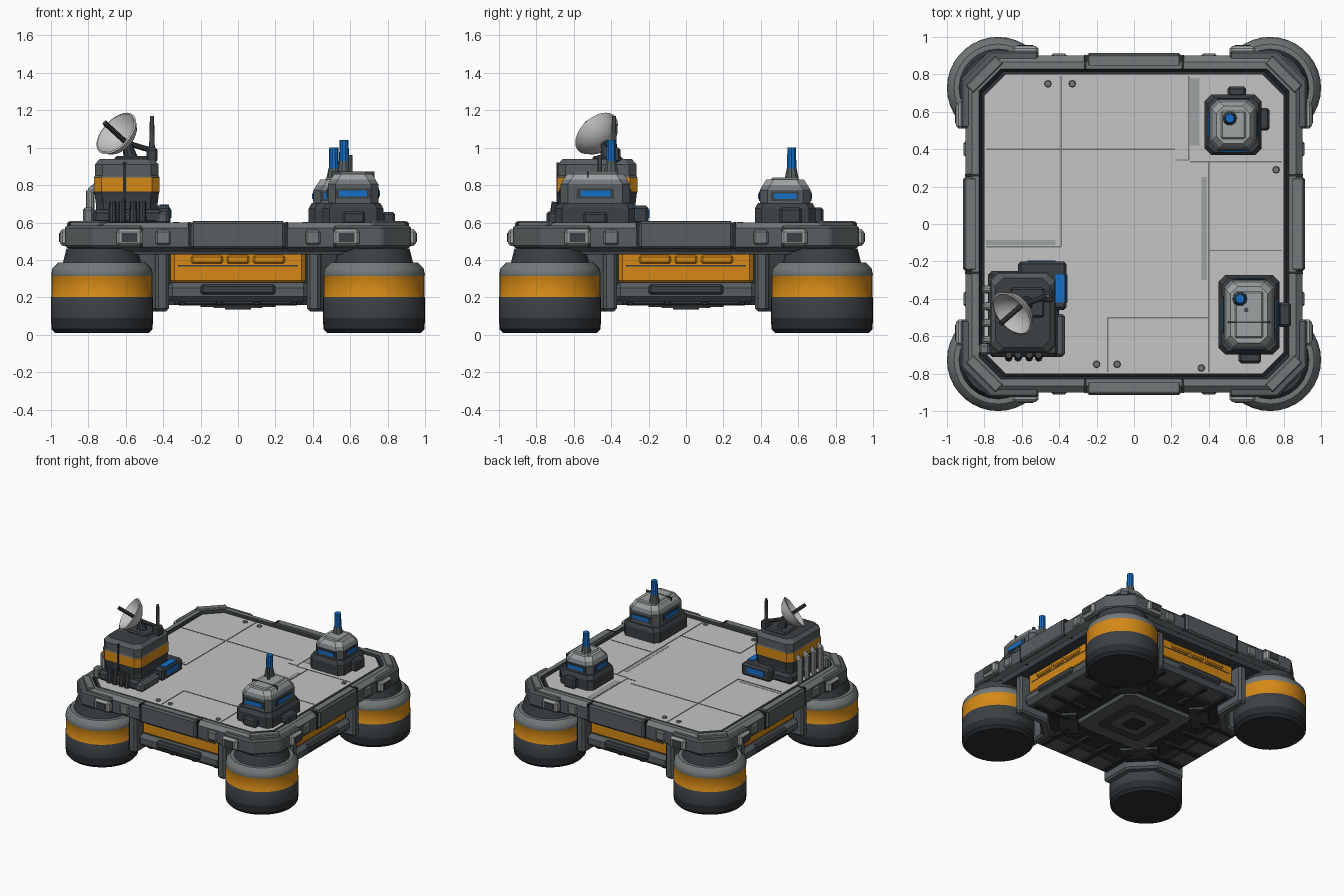
import bpy, bmesh, math
from mathutils import Vector

if "Cube" in bpy.data.objects:
    bpy.data.objects.remove(bpy.data.objects["Cube"])

def mat(name, r, g, b):
    m = bpy.data.materials.new(name)
    m.diffuse_color = (r, g, b, 1)
    m.use_nodes = True
    m.node_tree.nodes["Principled BSDF"].inputs["Base Color"].default_value = m.diffuse_color
    return m

DECK = mat("deck pale grey", .56, .55, .55)
LIGHT = mat("light metal", .34, .36, .36)
MID = mat("mid grey", .17, .19, .195)
STEEL = mat("steel grey", .095, .11, .115)
DARK = mat("dark grey", .045, .052, .057)
CHAR = mat("charcoal", .022, .026, .03)
ORANGE = mat("orange", .66, .25, .008)
BLUE = mat("blue", .008, .16, .58)

def finish(name, bm, mats, bevel=0, turn=0, smooth=False):
    bmesh.ops.recalc_face_normals(bm, faces=bm.faces)
    me = bpy.data.meshes.new(name)
    bm.to_mesh(me)
    bm.free()
    for m in mats:
        me.materials.append(m)
    ob = bpy.data.objects.new(name, me)
    bpy.context.collection.objects.link(ob)
    ob.rotation_euler.z = turn * math.pi / 2
    if bevel:
        b = ob.modifiers.new("bevel", 'BEVEL')
        b.width, b.segments = bevel, 1
    if smooth:
        bpy.ops.object.select_all(action='DESELECT')
        ob.select_set(True)
        bpy.context.view_layer.objects.active = ob
        bpy.ops.object.shade_smooth_by_angle(angle=math.radians(35))
    return ob

def loft(name, loops, mats, caps=True, **kw):
    """Skin a list of vertex loops; one material per span, last one for the top cap."""
    bm = bmesh.new()
    rows = [[bm.verts.new(p) for p in l] for l in loops]
    used = list(dict.fromkeys(mats))
    n = len(rows[0])
    for k in range(len(rows) - 1):
        for i in range(n):
            j = (i + 1) % n
            f = bm.faces.new((rows[k][i], rows[k][j], rows[k + 1][j], rows[k + 1][i]))
            f.material_index = used.index(mats[min(k, len(mats) - 1)])
    if caps:
        bm.faces.new(rows[0][::-1]).material_index = used.index(mats[0])
        bm.faces.new(rows[-1]).material_index = used.index(mats[-1])
    return finish(name, bm, used, **kw)

def octo(hx, hy, c, z, cx=0, cy=0):
    q = [(hx, -hy + c), (hx, hy - c), (hx - c, hy), (-hx + c, hy),
         (-hx, hy - c), (-hx, -hy + c), (-hx + c, -hy), (hx - c, -hy)]
    return [(cx + x, cy + y, z) for x, y in q]

def ring(r, z, n, cx=0, cy=0):
    return [(cx + r * math.cos(2 * math.pi * i / n), cy + r * math.sin(2 * math.pi * i / n), z)
            for i in range(n)]

def box(name, x, y, z, m, bevel=0, turn=0):
    bm = bmesh.new()
    bmesh.ops.create_cube(bm, size=1)
    for v in bm.verts:
        v.co = [(a + b) / 2 + (b - a) * t for (a, b), t in zip((x, y, z), v.co)]
    return finish(name, bm, [m], bevel, turn)

def prism(name, pts, z0, z1, m, **kw):
    return loft(name, [[(x, y, z) for x, y in pts] for z in (z0, z1)], [m], **kw)

def rod(name, a, b, r0, r1, m, n=10):
    a, b = Vector(a), Vector(b)
    q = (b - a).to_track_quat('Z', 'Y')
    return loft(name, [[a + q @ Vector(p) for p in ring(r0, 0, n)],
                       [b + q @ Vector(p) for p in ring(r1, 0, n)]], [m], smooth=True)

# --- platform rim, deck and underside plate
loft("deck_rim", [octo(h, h, c, z) for h, c, z in
     [(.86, .13, .445), (.9, .14, .47), (.9, .14, .57), (.865, .135, .6),
      (.83, .12, .6), (.815, .12, .58), (.81, .12, .44)]],
     [STEEL, STEEL, MID, MID, CHAR, CHAR], caps=False)
loft("deck_floor", [octo(.825, .825, .12, .43), octo(.825, .825, .12, .575),
                    octo(.80, .80, .115, .592)], [DARK, CHAR, DECK])

# deck panel seams: (x0, x1, y0, y1)
for x0, x1, y0, y1 in [(-.79, .22, .396, .404), (-.394, -.386, .4, .79), (-.394, -.386, -.12, .4),
                       (-.79, -.39, -.125, -.117), (.29, .296, .34, .79), (.3, .79, .33, .336),
                       (.396, .404, -.79, .33), (.4, .79, -.145, -.139), (-.144, -.136, -.79, -.5),
                       (-.14, .4, -.506, -.498), (.22, .29, .34, .346)]:
    box("deck_seam", (x0, x1), (y0, y1), (.588, .5945), MID)
# worn strips and small deck studs
for x0, x1, y0, y1 in [(.3, .35, .42, .78), (-.79, -.42, -.112, -.085), (.36, .39, -.3, .25)]:
    box("worn_strip", (x0, x1), (y0, y1), (.588, .5935), LIGHT)
for x, y in [(-.46, .75), (-.33, .75), (.76, .29), (-.2, -.75), (-.09, -.75), (.36, -.77)]:
    loft("deck_stud", [ring(.022, .585, 8, x, y), ring(.016, .602, 8, x, y)], [MID])

for k in range(4):
    # rim corner armour and its diagonal cap
    prism("corner_armour", [(.86, .51), (.925, .51), (.925, .77), (.77, .925), (.51, .925),
                            (.51, .86), (.74, .86), (.86, .74)], .465, .583, STEEL, bevel=.012, turn=k)
    prism("corner_cap", [(.9, .74), (.74, .9), (.7, .86), (.86, .7)], .57, .607, MID, bevel=.006, turn=k)
    # side centre block, seams and clips
    box("rim_block", (-.25, .25), (-.915, -.84), (.46, .606), STEEL, .012, k)
    box("rim_block_top", (-.24, .24), (-.895, -.845), (.6, .609), MID, 0, k)
    for s in (-1, 1):
        box("rim_seam", (s * .26 - .006, s * .26 + .006), (-.904, -.83), (.46, .603), CHAR, 0, k)
        box("rim_clip", (s * .58 - .07, s * .58 + .07), (-.952, -.9), (.475, .565), LIGHT, .015, k)
        box("clip_recess", (s * .58 - .042, s * .58 + .042), (-.957, -.94), (.495, .545), DARK, 0, k)
        box("rim_rib", (s * .4 - .04, s * .4 + .04), (-.912, -.88), (.48, .56), MID, .01, k)
    # orange side panel with raised pads, and the beam under it
    box("side_panel", (-.36, .36), (-.74, -.6), (.27, .45), ORANGE, .02, k)
    for x0, x1 in [(-.25, -.08), (-.06, .06), (.08, .25)]:
        box("panel_pad", (x0, x1), (-.755, -.73), (.38, .425), ORANGE, .01, k)
    box("panel_groove", (-.32, .32), (-.742, -.73), (.365, .372), DARK, 0, k)
    box("lower_beam", (-.38, .38), (-.77, -.5), (.175, .28), STEEL, .03, k)
    box("beam_step", (-.2, .2), (-.785, -.7), (.215, .27), DARK, .012, k)
    # bracket wrapped around the inside of each float
    prism("float_bracket", [(.37, .8), (.37, .53), (.53, .37), (.8, .37), (.8, .44), (.56, .44),
                            (.44, .56), (.44, .8)], .125, .45, STEEL, bevel=.015, turn=k)
    # float drum with coloured bands
    loft("float_drum", [ring(r, z, 36, .727, .727) for r, z in
         [(.25, .008), (.27, .03), (.273, .09), (.273, .2), (.271, .203), (.271, .315),
          (.273, .32), (.265, .355), (.235, .385)]],
         [CHAR, CHAR, DARK, DARK, ORANGE, MID, MID, MID], turn=k, smooth=True)
    loft("float_neck", [ring(.21, .38, 24, .727, .727), ring(.19, .46, 24, .727, .727)],
         [DARK], turn=k, smooth=True)
    # underside ribs and panels
    for x in (-.3, -.1, .1, .3):
        box("belly_rib", (x - .02, x + .02), (-.72, -.4), (.155, .19), CHAR, .006, k)
    box("belly_bar", (-.34, .34), (-.58, -.54), (.16, .19), DARK, .006, k)
    prism("belly_corner", [(.3, .5), (.5, .3), (.4, .2), (.2, .4)], .16, .22, DARK, turn=k)

# --- hull core and nested belly plates
loft("hull_core", [octo(.53, .53, .12, .18), octo(.55, .55, .12, .44)], [CHAR])
loft("belly_plate", [octo(.31, .31, .04, .155), octo(.33, .33, .04, .2)], [STEEL])
for h, z, m in [(.2, .148, DARK), (.13, .142, STEEL), (.07, .135, CHAR)]:
    loft("belly_hatch", [octo(h, h, .02, z), octo(h, h, .02, .17)], [m])

# --- dish tower
TX, TY = -.595, -.475
loft("tower_body", [octo(hx, hy, .04, z, TX, TY) for hx, hy, z in
     [(.165, .205, .59), (.165, .205, .7), (.172, .212, .755), (.175, .215, .765), (.175, .215, .84),
      (.17, .21, .85), (.17, .21, .91), (.145, .185, .94)]],
     [DARK, DARK, DARK, ORANGE, STEEL, STEEL, STEEL, DARK])
box("tower_skirt", (-.78, -.4), (-.71, -.25), (.59, .67), DARK, .02)
box("tower_step", (-.62, -.36), (-.46, -.2), (.59, .69), DARK, .015)
box("tower_side_step", (-.45, -.37), (-.71, -.48), (.59, .66), STEEL, .015)
box("step_screen", (-.365, -.355), (-.42, -.27), (.625, .67), BLUE)
box("step_screen_top", (-.42, -.37), (-.42, -.27), (.685, .695), BLUE)
box("step_screen_back", (-.57, -.42), (-.205, -.195), (.625, .67), BLUE)
box("tower_split", (-.615, -.6), (-.692, -.66), (.7, .92), CHAR)
for x in (-.67, -.62, -.56, -.51):
    rod("front_pipe", (x, -.715, .6), (x, -.7, .71), .02, .018, DARK, 8)
for y in (-.62, -.53, -.44, -.35):
    rod("side_pipe", (-.79, y, .59), (-.79, y, .77), .022, .022, LIGHT)
    rod("side_pipe_bend", (-.79, y, .765), (-.74, y, .81), .022, .02, LIGHT)
box("tower_vent", (-.83, -.77), (-.7, -.64), (.59, .68), MID, .012)

# dish, its feed and mount
axis = Vector((-.6, -.52, .55)).normalized()
apex = Vector((-.595, -.43, 1.025))
q = axis.to_track_quat('Z', 'Y')
loft("dish", [[apex + q @ Vector(p) for p in ring(r, z, 28)] for r, z in
     [(.015, 0), (.06, .012), (.105, .045), (.135, .09), (.125, .094), (.095, .055), (.05, .028), (.012, .02)]],
     [DECK], smooth=True)
rod("dish_feed", apex + axis * .015, apex + axis * .19, .014, .014, DARK)
rod("dish_mount", (-.57, -.42, .93), apex, .04, .025, DARK)
box("mount_base", (-.66, -.48), (-.5, -.34), (.93, .955), DARK, .01)
rod("dish_arm", apex, (-.46, -.385, .985), .015, .015, DARK)
box("mast_foot", (-.49, -.43), (-.42, -.35), (.92, 1.0), DARK, .012)
rod("mast", (-.46, -.385, .97), (-.46, -.385, 1.17), .016, .011, STEEL, 8)

# --- two sensor cabins with blue beacons
def cabin(cx, cy, hx, hy, top, bx, by, tip):
    loft("cabin_base", [octo(hx + d, hy + d, .035, z, cx, cy) for d, z in
         [(.012, .59), (.012, .675), (-.005, .705)]], [DARK])
    loft("cabin_body", [octo(hx + d, hy + d, .04, z, cx, cy) for d, z in
         [(-.015, .7), (-.015, top - .055), (-.03, top - .03), (-.05, top)]],
         [STEEL, MID, LIGHT, LIGHT])
    box("cabin_roof", (cx - hx + .075, cx + hx - .075), (cy - hy + .075, cy + hy - .075),
        (top - .01, top + .01), LIGHT, .008)
    # screens on all four faces
    z = (.705 + top - .055) / 2
    for s in (-1, 1):
        for sx, sy, w, m in [(hx * .62, hy - .01, .026, DARK), (hx * .5, hy - .006, .015, BLUE)]:
            box("screen_y", (cx - sx, cx + sx), sorted((cy + s * (sy - .012), cy + s * sy)), (z - w, z + w), m)
        for sy, sx, w, m in [(hy * .5, hx - .01, .026, DARK), (hy * .4, hx - .006, .015, BLUE)]:
            box("screen_x", sorted((cx + s * (sx - .012), cx + s * sx)), (cy - sy, cy + sy), (z - w, z + w), m)
    rod("beacon_base", (bx, by, top - .01), (bx, by, tip - .11), .042, .028, STEEL)
    rod("beacon", (bx, by, tip - .115), (bx, by, tip), .027, .024, BLUE)

cabin(.615, -.485, .15, .2, .86, .567, -.4, 1.04)
cabin(.53, .53, .14, .15, .83, .512, .565, 1.0)
box("cabin_groove", (.5, .73), (-.53, -.522), (.83, .872), DARK)
rod("short_mast", (.6, -.46, .86), (.6, -.46, .96), .012, .012, STEEL, 8)
# cabin connectors
for x0, x1, y0, y1, z1 in [(.56, .68, -.745, -.67, .66), (.77, .84, -.55, -.42, .655),
                           (.5, .6, .68, .735, .68), (.66, .725, .5, .62, .68)]:
    box("cabin_connector", (x0, x1), (y0, y1), (.59, z1), DARK, .012)
